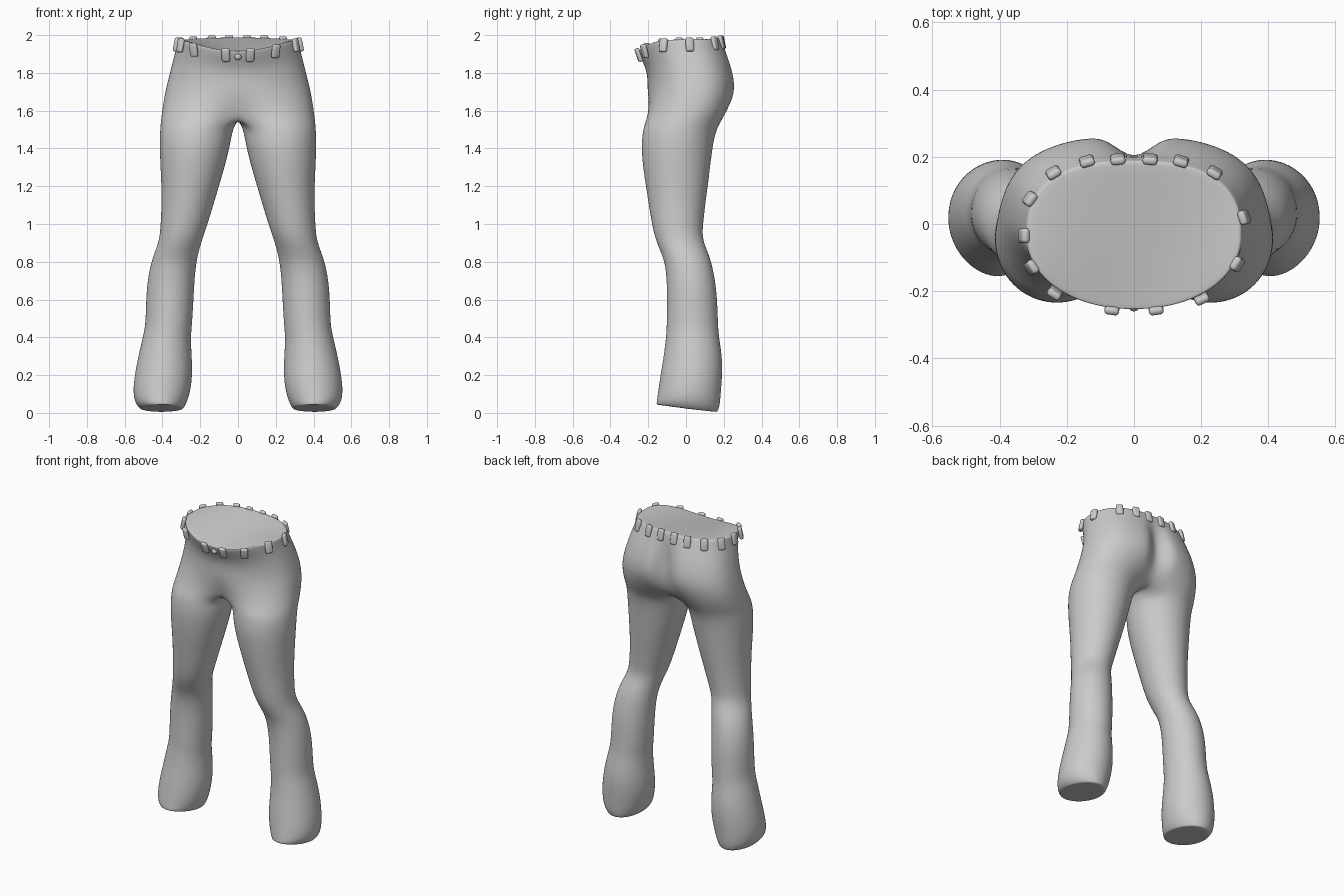
import bpy, bmesh
from math import sin, cos, radians, atan2, pi, exp
from mathutils import Vector

if "Cube" in bpy.data.objects:
    bpy.data.objects.remove(bpy.data.objects["Cube"])

OUT, N = 24, 30          # outer segments, full leg ring segments


def spow(v, e):
    return (abs(v) ** e) * (1 if v >= 0 else -1)


# leg rings: z, inner x, outer x, front y, back y, front lift, back lift
LEG = [
    (.022, .290, .518, -.157, .168, .022, -.018),
    (.050, .272, .545, -.156, .180, .012, -.010),
    (.11, .252, .557, -.148, .185, 0, 0),
    (.20, .240, .548, -.136, .193, 0, 0),
    (.30, .244, .528, -.118, .192, 0, 0),
    (.40, .250, .505, -.106, .175, 0, 0),
    (.46, .243, .490, -.102, .170, 0, 0),
    (.60, .235, .487, -.101, .166, 0, 0),
    (.70, .230, .480, -.102, .155, 0, 0),
    (.80, .220, .460, -.112, .135, 0, 0),
    (.87, .204, .433, -.142, .108, 0, 0),
    (.93, .184, .415, -.165, .086, 0, 0),
    (1.0, .160, .410, -.181, .091, 0, 0),
    (1.1, .130, .405, -.197, .102, 0, 0),
    (1.2, .100, .406, -.213, .116, 0, 0),
    (1.3, .070, .411, -.228, .128, 0, 0),
    (1.4, .045, .415, -.237, .141, 0, 0),
    (1.46, .034, .415, -.233, .151, 0, 0),
    (1.51, .022, .412, -.226, .167, 0, 0),
]
# hip rings: z, outer x, front y, back y, leg-to-hip blend, cleft depth, front lift, back lift
HIP = [
    (1.555, .408, -.218, .200, .30, .00, 0, 0),
    (1.62, .399, -.211, .240, .70, .05, 0, 0),
    (1.70, .386, -.205, .266, 1, .085, 0, 0),
    (1.78, .366, -.203, .260, 1, .08, -.005, 0),
    (1.86, .346, -.215, .236, 1, .05, -.03, 0),
    (1.925, .329, -.240, .209, 1, .015, -.05, .005),
    (1.965, .323, -.254, .192, 1, 0, -.058, .010),
    (1.976, .319, -.254, .187, 1, 0, -.060, .012),
    (1.976, .307, -.244, .176, 1, 0, -.060, .012),
]


def leg_angle(i):
    if i <= OUT:
        return radians(-140 + 280 * i / OUT)
    return radians(140 + 80 * (i - OUT) / (N - OUT))


def leg_point(i, z, xi, xo, yf, yb, lf, lb):
    a = leg_angle(i)
    s = sin(a)
    lift = -s * lf if s < 0 else s * lb
    return Vector(((xi + xo) / 2 + (xo - xi) / 2 * cos(a),
                   (yf + yb) / 2 + (yb - yf) / 2 * s, z + lift))


def hip_point(i, z, xo, yf, yb, w, cleft, lf, lb):
    t = -pi / 2 + pi * i / OUT
    s, e = sin(t), (.95 if t < 0 else .78)
    x = xo * spow(max(cos(t), 0), e)
    y = (yf + yb) / 2 + (yb - yf) / 2 * spow(s, e)
    if s > 0:
        y -= cleft * exp(-(x / .05) ** 2)
    p = Vector((x, y, z + abs(s) ** 3 * (lf if s < 0 else lb)))
    p = leg_point(i, z, 0, xo, yf, yb, 0, 0).lerp(p, w)
    if i in (0, OUT):
        p.x = 0
    return p


# Trousers: one half lofted from hem to waist, then mirrored
bm = bmesh.new()
rows = [[bm.verts.new(leg_point(i, *r)) for i in range(N)] for r in LEG]
hem_mid = sum((v.co for v in rows[0]), Vector()) / N
rows.insert(0, [bm.verts.new(hem_mid + (v.co - hem_mid) * .95) for v in rows[0]])
bm.faces.new(rows[0])                                   # hem cap
for k, r in enumerate(HIP):
    row = [bm.verts.new(hip_point(i, *r)) for i in range(OUT + 1)]
    if k == 0:                                          # crotch bridge on the centre line
        row += [bm.verts.new(row[OUT].co.lerp(row[0].co, j / (N - OUT)))
                for j in range(1, N - OUT)]
    rows.append(row)
for a, b in zip(rows, rows[1:]):
    closed = len(b) == N
    for i in range(N if closed else OUT):
        j = (i + 1) % N
        bm.faces.new((a[i], a[j], b[j], b[i]))
top = rows[-1]
for i in range(OUT // 2 - 1):                           # waist cap strips
    bm.faces.new((top[i], top[i + 1], top[OUT - 1 - i], top[OUT - i]))
h = OUT // 2
bm.faces.new((top[h - 1], top[h], top[h + 1]))
bmesh.ops.recalc_face_normals(bm, faces=bm.faces)
for f in bm.faces:
    f.smooth = True
me = bpy.data.meshes.new("trousers")
bm.to_mesh(me)
bm.free()
ob = bpy.data.objects.new("trousers", me)
bpy.context.collection.objects.link(ob)
mir = ob.modifiers.new("mirror", 'MIRROR')
mir.use_clip = True
mir.merge_threshold = .0005
sub = ob.modifiers.new("smooth", 'SUBSURF')
sub.levels = sub.render_levels = 2

# Belt loops: rounded tabs spaced around the waist
LOOPS = [(-.065, -.25), (.065, -.25), (-.235, -.205), (.2, -.22), (-.305, -.13),
         (.307, -.12), (-.328, -.035), (.328, .02), (-.31, .075), (-.24, .153),
         (-.14, .187), (-.048, .193), (.048, .193), (.14, .187), (.24, .153)]
for x, y in LOOPS:
    s = (y + .033) / .223
    z = 1.976 + min(abs(s), 1) ** 3 * (-.06 if s < 0 else .012) - .026
    tilt = .35 * min(1, s * s) if s < -.6 else -.2
    ang = atan2((y + .033) / .05, x / .105)
    bpy.ops.mesh.primitive_cube_add(size=1, location=(x, y, z), rotation=(0, tilt, ang))
    tab = bpy.context.object
    tab.name = "belt_loop"
    tab.scale = (.024, .044, .074)
    bpy.ops.object.transform_apply(location=False, rotation=False, scale=True)
    bev = tab.modifiers.new("round", 'BEVEL')
    bev.width, bev.segments = .010, 3
    bpy.ops.object.shade_smooth()

# Front button
bpy.ops.mesh.primitive_uv_sphere_add(segments=20, ring_count=12, radius=.018,
                                     location=(0, -.242, 1.885))
bpy.context.object.name = "button"
bpy.ops.object.shade_smooth()
